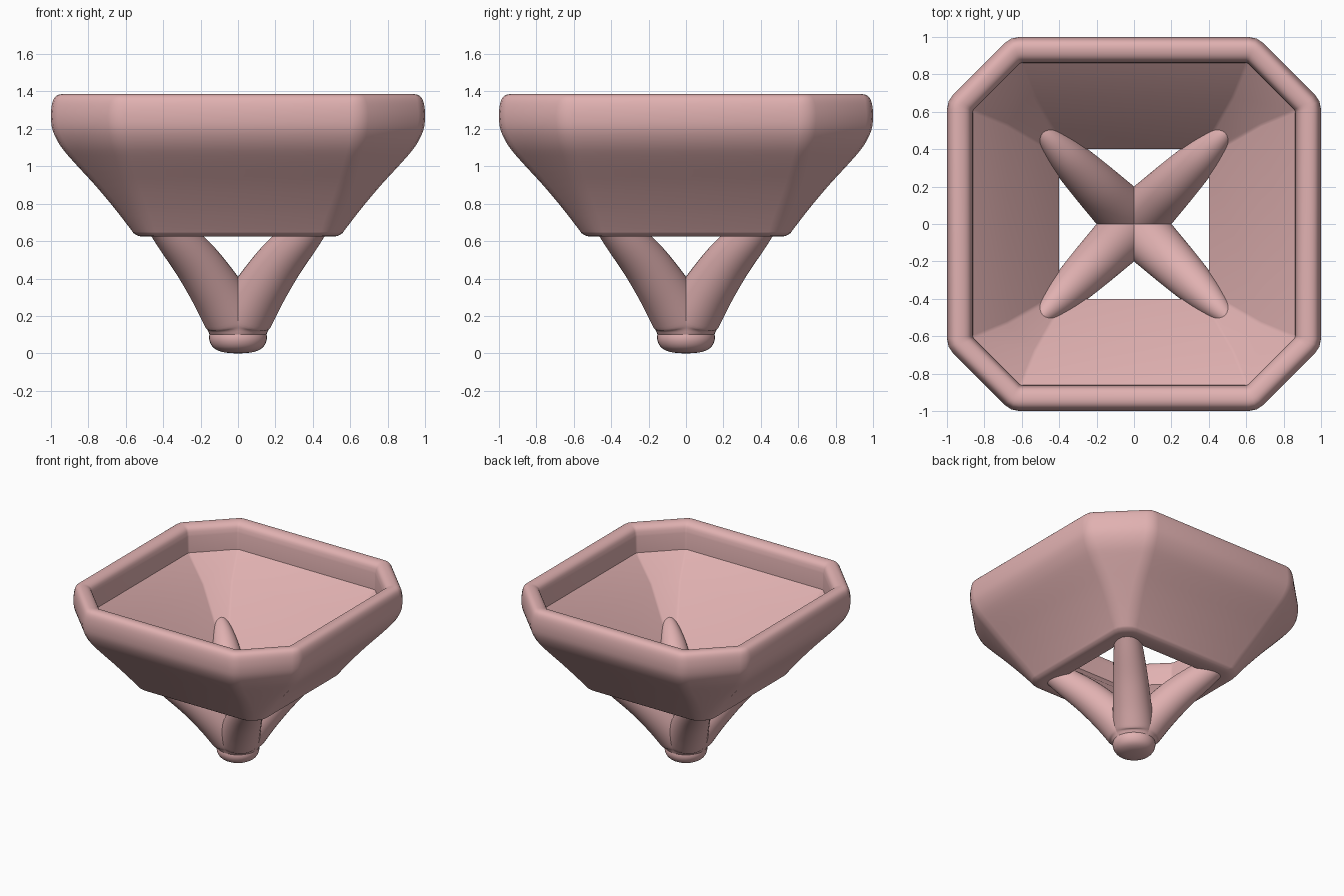
import bpy, bmesh, math
from mathutils import Vector

if "Cube" in bpy.data.objects:
    bpy.data.objects.remove(bpy.data.objects["Cube"])

mat = bpy.data.materials.new("rose")
mat.diffuse_color = (0.75, 0.44, 0.44, 1)
mat.use_nodes = True
mat.node_tree.nodes["Principled BSDF"].inputs["Base Color"].default_value = mat.diffuse_color


def loft(name, rings, closed=False, caps=False, angle=32):
    """Skin a list of equally sized point rings into a smooth object."""
    bm = bmesh.new()
    vs = [[bm.verts.new(p) for p in r] for r in rings]
    n = len(vs[0])
    pairs = list(zip(vs, vs[1:])) + ([(vs[-1], vs[0])] if closed else [])
    for a, b in pairs:
        for i in range(n):
            j = (i + 1) % n
            bm.faces.new((a[i], a[j], b[j], b[i]))
    if caps:
        bm.faces.new(vs[0])
        bm.faces.new(vs[-1])
    bmesh.ops.recalc_face_normals(bm, faces=bm.faces[:])
    me = bpy.data.meshes.new(name)
    bm.to_mesh(me)
    bm.free()
    ob = bpy.data.objects.new(name, me)
    bpy.context.collection.objects.link(ob)
    me.materials.append(mat)
    bpy.ops.object.select_all(action='DESELECT')
    ob.select_set(True)
    bpy.context.view_layer.objects.active = ob
    bpy.ops.object.shade_smooth_by_angle(angle=math.radians(angle))


def spline(pts, steps):
    """Smooth curve through the points (any dimension)."""
    out = []
    for i in range(len(pts) - 1):
        quad = [pts[max(i - 1, 0)], pts[i], pts[i + 1], pts[min(i + 2, len(pts) - 1)]]
        for s in range(steps):
            t = s / steps
            out.append(tuple(
                0.5 * (2 * b + (c - a) * t + (2 * a - 5 * b + 4 * c - d) * t * t
                       + (3 * b - a - 3 * c + d) * t ** 3) for a, b, c, d in zip(*quad)))
    return out + [tuple(pts[-1])]


def chamfered_square(h, z, c, soft):
    """Square of half width h with corners cut at c, corners slightly eased."""
    pts = []
    for ca, sa in ((1, 0), (0, 1), (-1, 0), (0, -1)):
        for x, y in ((h, -c), (h, c)):
            pts.append(Vector((x * ca - y * sa, x * sa + y * ca, z)))
    out = []
    for i, p in enumerate(pts):
        a, b = pts[i - 1] - p, pts[(i + 1) % 8] - p
        s = min(soft, 0.35 * a.length, 0.35 * b.length)
        p0, p1 = p + a.normalized() * s, p + b.normalized() * s
        out += [p0, p0 * 0.25 + p * 0.5 + p1 * 0.25, p1]
    return out


# Octagonal bowl: half width, height, corner position, corner softness
outer = [
    (0.40, 0.64, 0.37, 0.01), (0.45, 0.629, 0.40, 0.02),
    (0.52, 0.625, 0.445, 0.03), (0.555, 0.640, 0.475, 0.04),
    (0.575, 0.665, 0.49, 0.05), (0.66, 0.775, 0.535, 0.05),
    (0.765, 0.90, 0.58, 0.05), (0.88, 1.025, 0.615, 0.05),
    (0.95, 1.11, 0.64, 0.05), (0.99, 1.19, 0.655, 0.05),
    (1.00, 1.26, 0.66, 0.05), (0.997, 1.32, 0.657, 0.05),
    (0.985, 1.36, 0.652, 0.04), (0.965, 1.38, 0.645, 0.03),
    (0.935, 1.386, 0.635, 0.02), (0.90, 1.378, 0.62, 0.015),
    (0.875, 1.355, 0.61, 0.01), (0.864, 1.31, 0.605, 0.01),
]
inner = [(0.862, 1.18, 0.605, 0.01), (0.68, 1.01, 0.53, 0.01)]
loft("bowl", [chamfered_square(*p) for p in spline(outer, 3) + inner], closed=True)

# Four curved prongs: distance along the diagonal, height, radius
path = [(0, 0.10, 0.152), (0.025, 0.16, 0.152), (0.082, 0.235, 0.148),
        (0.18, 0.35, 0.138), (0.315, 0.488, 0.125), (0.485, 0.628, 0.104),
        (0.60, 0.71, 0.079), (0.69, 0.765, 0.050), (0.76, 0.80, 0.015)]


def prong(name, ang):
    out = Vector((math.cos(ang), math.sin(ang), 0))
    side = Vector((-out.y, out.x, 0))
    curve, rings = spline(path, 4), []
    for i, (d, z, r) in enumerate(curve):
        p, q = curve[max(i - 1, 0)], curve[min(i + 1, len(curve) - 1)]
        t = (out * (q[0] - p[0]) + Vector((0, 0, q[1] - p[1]))).normalized()
        # ease the tilt in near the foot so the tube starts level on it
        t = Vector((0, 0, 1)).lerp(t, min(1, i / 8)).normalized()
        nrm = side.cross(t)
        centre = out * d + Vector((0, 0, z))
        rings.append([centre + r * (side * math.cos(a) + nrm * math.sin(a))
                      for a in (k * math.tau / 32 for k in range(32))])
    loft(name, rings, caps=True, angle=50)


for k in range(4):
    prong(f"prong_{k + 1}", math.pi / 4 + k * math.pi / 2)

# Rounded foot
foot = [(0.152, 0.105), (0.155, 0.08), (0.146, 0.050), (0.125, 0.025),
        (0.09, 0.009), (0.05, 0.002), (0.01, 0.0)]
loft("foot", [[(r * math.cos(k * math.tau / 32), r * math.sin(k * math.tau / 32), z)
               for k in range(32)] for r, z in spline(foot, 2)], caps=True, angle=40)
